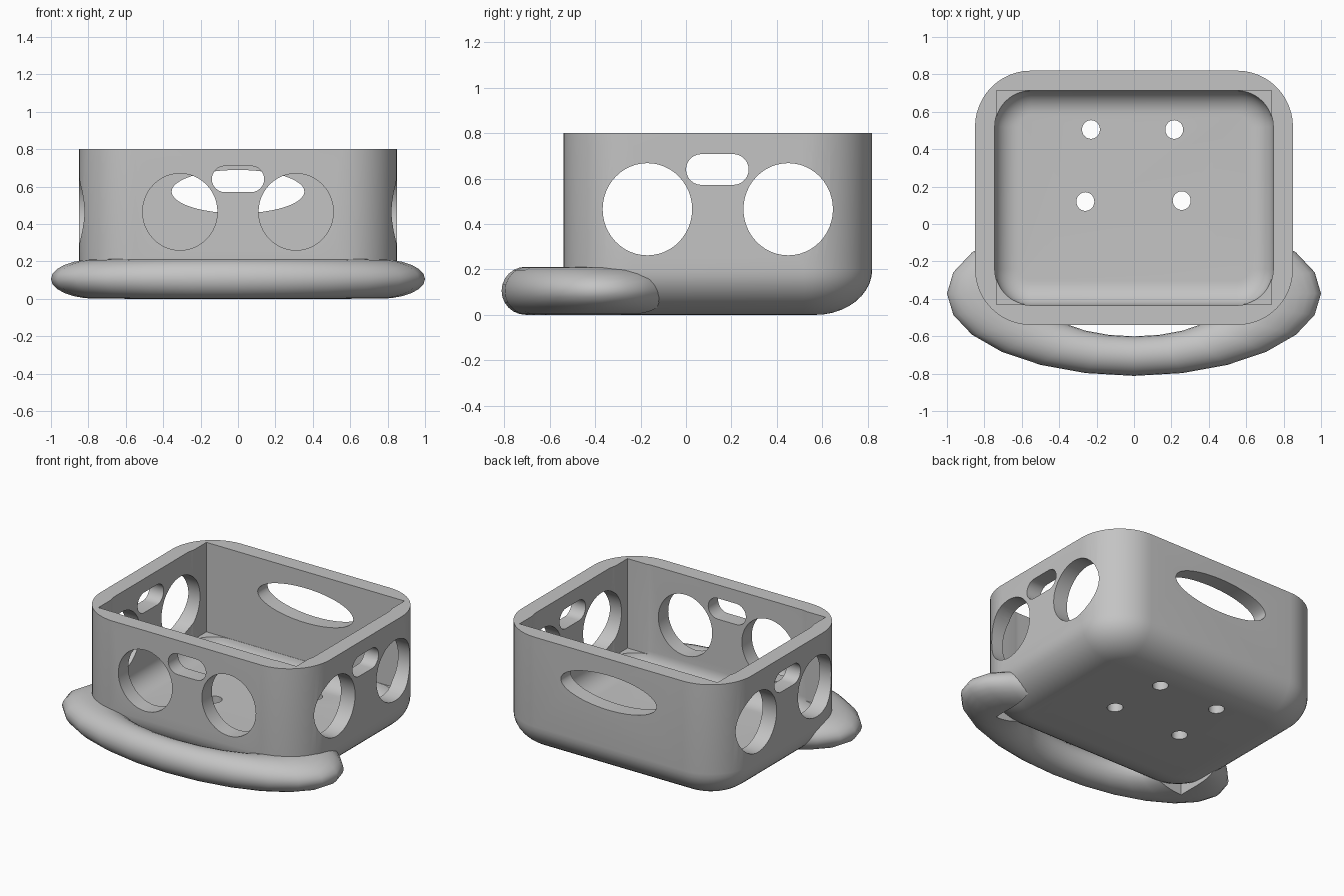
import bpy, bmesh, math
from mathutils import Vector

cube = bpy.data.objects.get("Cube")
if cube:
    bpy.data.objects.remove(cube, do_unlink=True)

GREY = (0.55, 0.55, 0.55, 1)
grey = bpy.data.materials.new("light_grey")
grey.use_nodes = True
grey.diffuse_color = GREY
grey.node_tree.nodes["Principled BSDF"].inputs["Base Color"].default_value = GREY

HALF_X, HALF_Y, MID_Y = 0.85, 0.68, 0.14
TOP, CORNER, WALL, FLOOR = 0.8, 0.3, 0.105, 0.1


def make_object(name, bm):
    bmesh.ops.recalc_face_normals(bm, faces=bm.faces)
    mesh = bpy.data.meshes.new(name)
    bm.to_mesh(mesh)
    bm.free()
    mesh.materials.append(grey)
    obj = bpy.data.objects.new(name, mesh)
    bpy.context.collection.objects.link(obj)
    return obj


def loft(name, loops):
    """Skin a stack of equal-length loops and cap both ends."""
    bm = bmesh.new()
    rings = [[bm.verts.new(p) for p in loop] for loop in loops]
    n = len(rings[0])
    for a, b in zip(rings, rings[1:]):
        for i in range(n):
            j = (i + 1) % n
            bm.faces.new((a[i], a[j], b[j], b[i]))
    bm.faces.new(rings[0][::-1])
    bm.faces.new(rings[-1])
    return make_object(name, bm)


def rounded_loop(inset, z, steps=12):
    r = CORNER - inset
    loop = []
    for q, (sx, sy) in enumerate(((1, 1), (-1, 1), (-1, -1), (1, -1))):
        for k in range(steps + 1):
            a = (q + k / steps) * math.pi / 2
            loop.append((sx * (HALF_X - CORNER) + r * math.cos(a),
                         MID_Y + sy * (HALF_Y - CORNER) + r * math.sin(a), z))
    return loop


def tub(name, inset, base, run, rise, top, steps=10):
    """Rounded box with an elliptical bottom edge."""
    loops = []
    for k in range(steps + 1):
        t = k / steps * math.pi / 2
        loops.append(rounded_loop(inset + run * (1 - math.sin(t)),
                                  base + rise * (1 - math.cos(t))))
    loops.append(rounded_loop(inset, top))
    return loft(name, loops)


def prism(name, outline, axis, lo, hi):
    """Extrude a 2D outline along one world axis."""
    def place(u, v, w):
        return {"x": (w, u, v), "y": (u, w, v), "z": (u, v, w)}[axis]
    return loft(name, [[place(u, v, w) for u, v in outline] for w in (lo, hi)])


def ellipse(u, v, ru, rv, n=48):
    return [(u + ru * math.cos(2 * math.pi * k / n),
             v + rv * math.sin(2 * math.pi * k / n)) for k in range(n)]


def slot(u, v, half, r, n=12):
    return [(u + s * (half - r) + r * math.cos(a), v + r * math.sin(a))
            for s, start in ((1, -0.5), (-1, 0.5))
            for a in [math.pi * (start + k / n) for k in range(n + 1)]]


def box_cutter(lo, hi):
    x, y0, y1 = 0.735, -0.43, 0.715
    return prism("cutter", [(-x, y0), (x, y0), (x, y1), (-x, y1)], "z", lo, hi)


def cut(obj, cutters):
    for c in cutters:
        c.hide_render = True
        mod = obj.modifiers.new("cut", "BOOLEAN")
        mod.operation, mod.solver, mod.object = "DIFFERENCE", "EXACT", c
    bpy.context.view_layer.update()
    graph = bpy.context.evaluated_depsgraph_get()
    mesh = bpy.data.meshes.new_from_object(obj.evaluated_get(graph))
    obj.modifiers.clear()
    obj.data = mesh
    for c in cutters:
        bpy.data.objects.remove(c, do_unlink=True)


def shade(obj, degrees):
    bpy.ops.object.select_all(action="DESELECT")
    obj.select_set(True)
    bpy.context.view_layer.objects.active = obj
    bpy.ops.object.shade_smooth_by_angle(angle=math.radians(degrees))


def cavity():
    return tub("cutter", WALL, FLOOR, 0.13, 0.12, 1)


# Open tub with a rounded hollow and square upper corners
shell = tub("shell", 0, 0, 0.25, 0.2, TOP)
cutters = [cavity(), box_cutter(0.2, 1.1)]

# Front wall: two round openings and a slot
for x in (-0.31, 0.31):
    cutters.append(prism("cutter", ellipse(x, 0.465, 0.2, 0.205), "y", -0.7, -0.3))
cutters.append(prism("cutter", slot(0, 0.64, 0.14, 0.07), "y", -0.7, -0.3))

# Back wall: wide oval
cutters.append(prism("cutter", ellipse(0, 0.573, 0.355, 0.116), "y", 0.6, 1))

# Both side walls: two round openings and a slot
for y in (-0.17, 0.45):
    cutters.append(prism("cutter", ellipse(y, 0.465, 0.197, 0.203), "x", -1, 1))
cutters.append(prism("cutter", slot(0.138, 0.64, 0.138, 0.068), "x", -1, 1))

# Floor screw holes
for x, y in ((-0.23, 0.505), (0.215, 0.505), (-0.26, 0.12), (0.255, 0.125)):
    cutters.append(prism("cutter", ellipse(x, y, 0.048, 0.05, 24), "z", -0.2, 0.3))
cut(shell, cutters)
shade(shell, 30)

# Front bumper: flattened ring, trimmed away inside the tub
MAJOR, MINOR, SQUASH = 24, 24, 0.44
bm = bmesh.new()
grid = []
for i in range(MAJOR):
    a = 2 * math.pi * i / MAJOR
    row = []
    for j in range(MINOR):
        b = 2 * math.pi * j / MINOR
        d = 0.76 + 0.24 * math.cos(b)
        row.append(bm.verts.new(Vector((d * math.cos(a),
                                        -0.372 + SQUASH * d * math.sin(a),
                                        0.106 + SQUASH * 0.24 * math.sin(b)))))
    grid.append(row)
for i in range(MAJOR):
    for j in range(MINOR):
        k, m = (i + 1) % MAJOR, (j + 1) % MINOR
        bm.faces.new((grid[i][j], grid[k][j], grid[k][m], grid[i][m]))
bumper = make_object("front_bumper", bm)
cut(bumper, [box_cutter(-0.3, 1.1), cavity()])
shade(bumper, 40)
